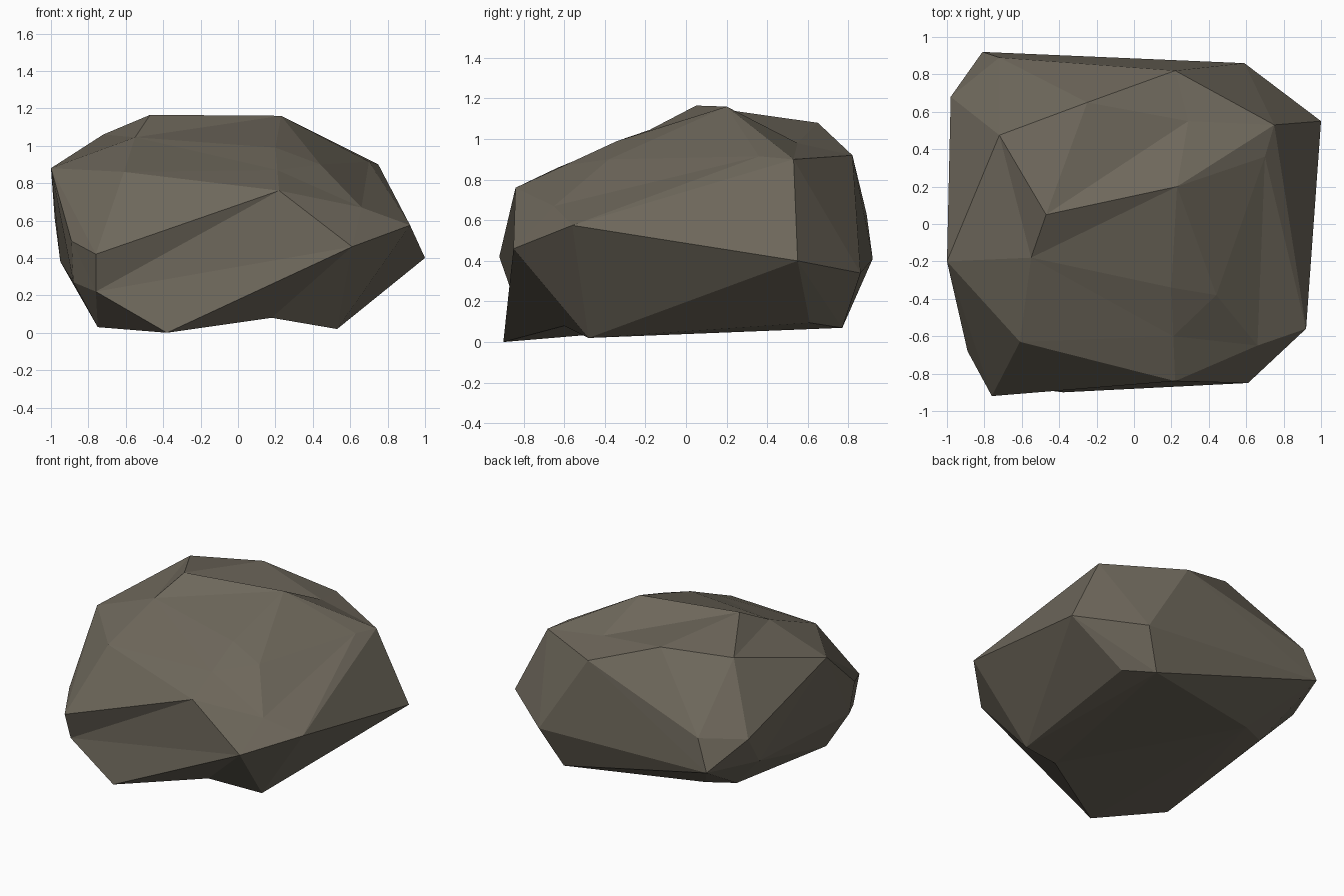
import bpy, bmesh
from mathutils import Vector

# Corner points of the boulder, grouped by height
base = [(-.38, -.90, 0), (-.75, -.55, .03), (.53, -.48, .02), (.62, .61, .095),
        (.45, .77, .07)]
waist = [(-.88, -.63, .27), (-.81, .92, .41), (.59, .86, .34), (1, .55, .40),
         (.92, -.56, .575), (.61, -.85, .46), (-.76, -.92, .42), (-.89, -.68, .49),
         (-.98, .68, .61), (-.72, .89, .63)]
crown = [(.22, -.84, .76), (-.61, -.63, .86), (-1, -.20, .88), (-.47, .05, 1.165),
         (.23, .20, 1.16), (.70, .36, .915), (.75, .53, .90), (.22, .82, .92),
         (-.25, .65, 1.08), (-.72, .475, 1.06)]
# Shallow corners: (final position, outward offset while the skin is stretched)
shallow = [((.18, -.60, .08), (0, -.14, -.10)),       # front notch
           ((.29, .55, .98), (0, 0, .14)),            # top hollow
           ((-.76, -.85, .22), (0, -.11, -.01)),      # lower front left
           ((.66, -.65, .67), (.03, -.03, .07)),      # front right shoulder
           ((.21, -.60, .87), (0, -.02, .06)),
           ((.44, -.38, .90), (.01, 0, .05)),
           ((.20, -.34, .99), (0, 0, .06)),
           ((-.55, -.18, 1.045), (-.02, -.02, .11)),
           ((-.95, .51, .38), (-.05, .05, -.02)),     # back left underside
           ((-.53, .53, .12), (-.02, .03, -.08)),
           ((-.72, .44, .13), (-.04, .02, -.07))]

# Stretch a faceted skin over the points, then settle the shallow corners
bm = bmesh.new()
for p in base + waist + crown:
    bm.verts.new(p)
settle = [(bm.verts.new(Vector(p) + Vector(d)), Vector(p)) for p, d in shallow]
bmesh.ops.convex_hull(bm, input=bm.verts[:])
for v, target in settle:
    v.co = target
bmesh.ops.delete(bm, geom=[v for v in bm.verts if not v.link_faces], context='VERTS')
bmesh.ops.recalc_face_normals(bm, faces=bm.faces[:])

mesh = bpy.data.meshes.new("boulder")
bm.to_mesh(mesh)
bm.free()
boulder = bpy.data.objects.new("boulder", mesh)
bpy.context.collection.objects.link(boulder)

# Single stone colour
stone = bpy.data.materials.new("grey_brown_stone")
stone.diffuse_color = (0.155, 0.137, 0.105, 1)
mesh.materials.append(stone)
